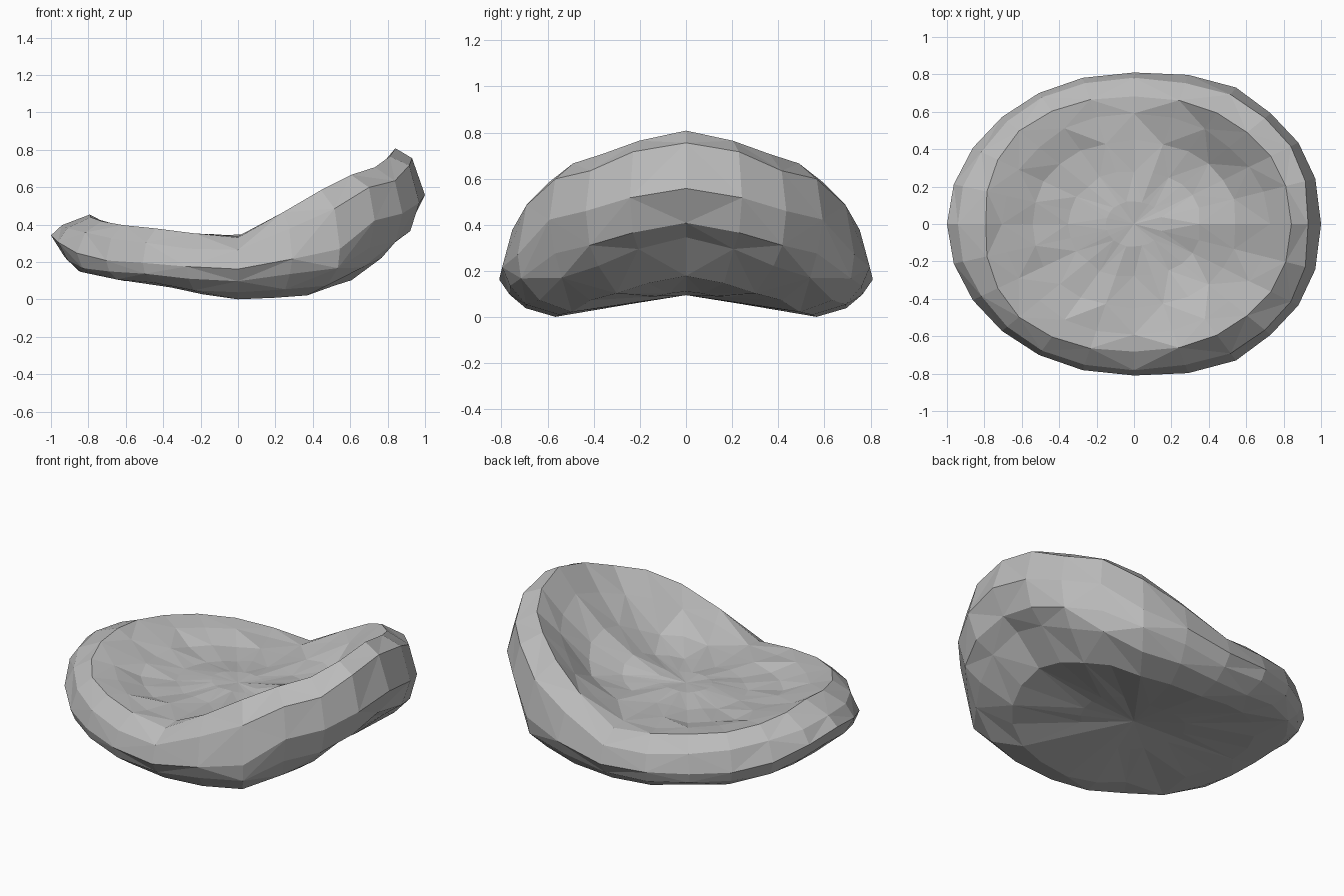
import bpy, bmesh, math, random

cube = bpy.data.objects.get("Cube")
if cube:
    bpy.data.objects.remove(cube, do_unlink=True)

SEGMENTS = 24
HALF_DEPTH = 0.81
TOP_CENTRE, BOTTOM_CENTRE = 0.34, 0.095

# Cross-sections (radius, height) from upper dish, over the rim, to the underside
tall_lip = [(.15, .36), (.35, .42), (.55, .52), (.72, .67), (.84, .81), (.93, .76),
            (1, .56), (.93, .4), (.82, .34), (.67, .18), (.3, .11)]
tall_shoulder = [(.15, .345), (.35, .35), (.55, .4), (.7, .55), (.83, .665), (.95, .59),
                 (1, .42), (.97, .28), (.9, .165), (.7, .07), (.3, .085)]
tall_side = [(.15, .345), (.35, .345), (.55, .38), (.72, .49), (.84, .58), (.97, .48),
             (1.03, .26), (1, .16), (.9, .075), (.7, .02), (.3, .065)]
low_side = [(.15, .345), (.35, .335), (.55, .33), (.72, .34), (.84, .33), (.96, .26),
            (1, .165), (.95, .09), (.85, .03), (.7, 0), (.3, .055)]
low_shoulder = [(.15, .345), (.35, .33), (.55, .335), (.72, .37), (.86, .4), (.95, .33),
                (.99, .21), (.97, .15), (.9, .115), (.7, .095), (.3, .085)]
low_lip = [(.15, .35), (.35, .335), (.55, .36), (.7, .415), (.79, .455), (.94, .4),
           (1, .345), (.93, .22), (.86, .15), (.7, .12), (.3, .11)]
stations = [(0, tall_lip), (45, tall_shoulder), (62, tall_side),
            (90, low_side), (135, low_shoulder), (180, low_lip)]


def section(degrees):
    """Blend neighbouring cross-sections around half the shell."""
    for (start, first), (end, second) in zip(stations, stations[1:]):
        if degrees <= end:
            f = (degrees - start) / (end - start)
            f = (f + f * f * (3 - 2 * f)) / 2
            return [(a[0] + (b[0] - a[0]) * f, a[1] + (b[1] - a[1]) * f)
                    for a, b in zip(first, second)]


def squash(v, power):
    """Slightly square off the oval outline."""
    return math.copysign(abs(v) ** power, v)


# Half of the sections with lumpy unevenness, reused for the mirrored half
random.seed(4)
half = []
for k in range(SEGMENTS // 2 + 1):
    points = section(360 * k / SEGMENTS)
    lumps = []
    for j, (r, z) in enumerate(points):
        amount = 0.003 if j in (0, 4, 6, 9, 10) else 0.01
        lumps.append((r + random.uniform(-amount, amount) * (j != 6),
                      max(0, z + random.uniform(-amount, amount))))
    half.append(lumps)

bm = bmesh.new()
columns = []
for k in range(SEGMENTS):
    t = 2 * math.pi * k / SEGMENTS
    power = 0.94 - 0.05 * math.cos(t)
    x, y = squash(math.cos(t), power), HALF_DEPTH * squash(math.sin(t), power)
    columns.append([bm.verts.new((r * x, r * y, z))
                    for r, z in half[min(k, SEGMENTS - k)]])
top = bm.verts.new((0, 0, TOP_CENTRE))
bottom = bm.verts.new((0, 0, BOTTOM_CENTRE))

# Skin the sections with triangles, mirrored diagonals on each half
for k in range(SEGMENTS):
    a, b = columns[k], columns[(k + 1) % SEGMENTS]
    bm.faces.new((top, a[0], b[0]))
    bm.faces.new((bottom, b[-1], a[-1]))
    for j in range(len(a) - 1):
        quad = [a[j], a[j + 1], b[j + 1], b[j]]
        mirrored = k >= SEGMENTS // 2
        pair = SEGMENTS - 1 - k if mirrored else k
        if ((pair + j) % 2 == 0) != mirrored:
            quad = quad[1:] + quad[:1]
        bm.faces.new((quad[0], quad[1], quad[2]))
        bm.faces.new((quad[0], quad[2], quad[3]))
bmesh.ops.recalc_face_normals(bm, faces=bm.faces)

mesh = bpy.data.meshes.new("curled_shell")
bm.to_mesh(mesh)
bm.free()
shell = bpy.data.objects.new("curled_shell", mesh)
bpy.context.collection.objects.link(shell)

# Plain grey material
grey = bpy.data.materials.new("light_grey")
grey.use_nodes = True
colour = (0.5, 0.5, 0.5, 1)
grey.diffuse_color = colour
grey.node_tree.nodes["Principled BSDF"].inputs["Base Color"].default_value = colour
mesh.materials.append(grey)
